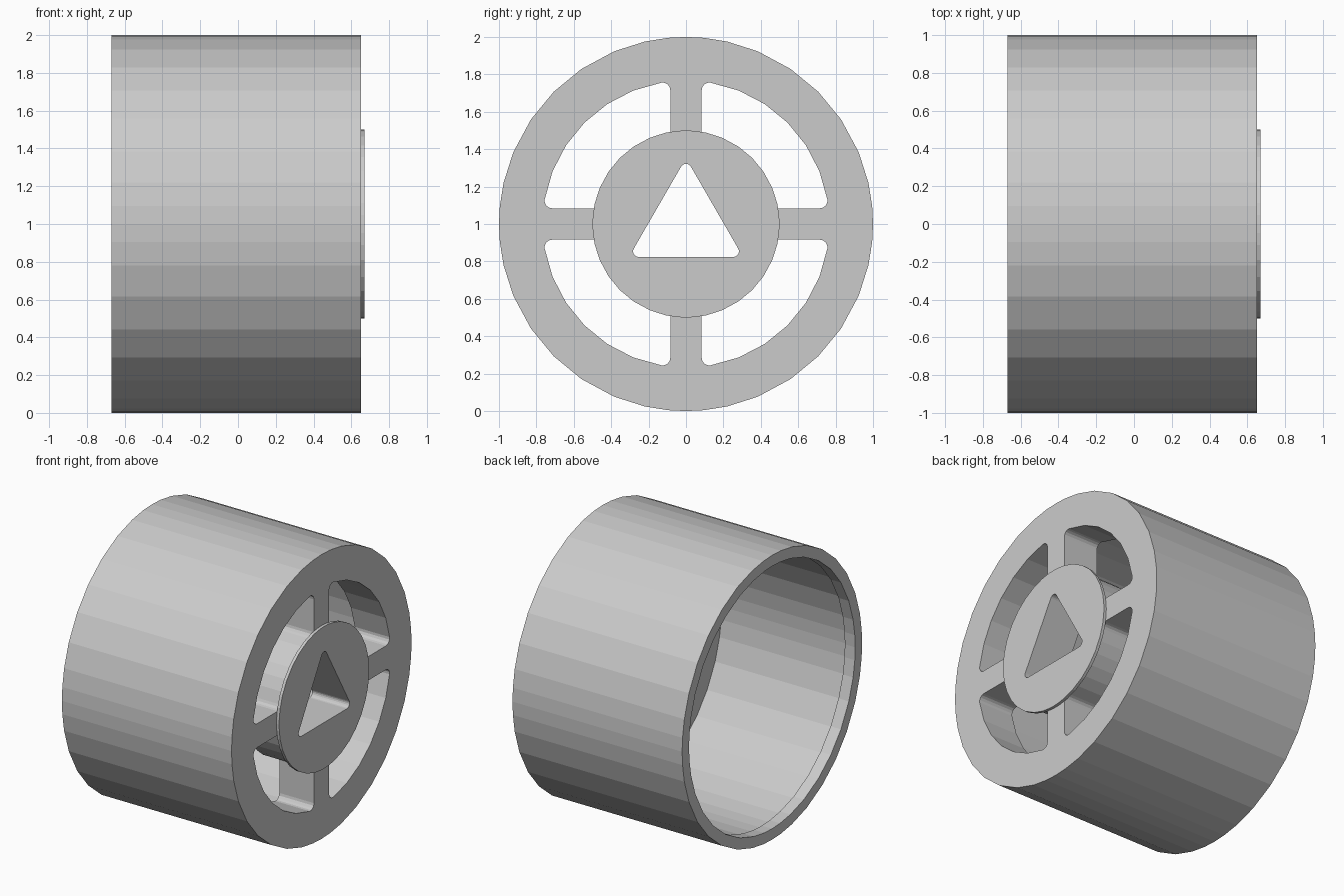
import bpy, bmesh
from math import sin, cos, radians, degrees, asin, sqrt

if "Cube" in bpy.data.objects:
    bpy.data.objects.remove(bpy.data.objects["Cube"])

CZ = 1.0                       # height of the axis
grey = bpy.data.materials.new("light_grey")
grey.diffuse_color = (0.6, 0.6, 0.6, 1)
grey.use_nodes = True
grey.node_tree.nodes["Principled BSDF"].inputs["Base Color"].default_value = grey.diffuse_color

# facet angles of the round surfaces (finer near the quadrants)
QUARTER = [0, 5.5, 12.7, 22.5, 34, 45, 56, 67.5, 77.3, 84.5]
ANGLES = [radians(q * 90 + a) for q in range(4) for a in QUARTER]


def finish(name, bm):
    bmesh.ops.recalc_face_normals(bm, faces=bm.faces)
    me = bpy.data.meshes.new(name)
    bm.to_mesh(me)
    bm.free()
    me.materials.append(grey)
    ob = bpy.data.objects.new(name, me)
    bpy.context.collection.objects.link(ob)
    return ob


def lathe(name, profile):
    """Solid of revolution about x from (x, radius) rings, capped at both ends."""
    bm = bmesh.new()
    rings = [[bm.verts.new((x, r * cos(a), CZ + r * sin(a))) for a in ANGLES]
             for x, r in profile]
    n = len(ANGLES)
    for p, q in zip(rings, rings[1:]):
        for i in range(n):
            j = (i + 1) % n
            bm.faces.new((p[i], p[j], q[j], q[i]))
    bm.faces.new(rings[0])
    bm.faces.new(rings[-1])
    return finish(name, bm)


def prisms(name, outlines, x0, x1):
    """Extrude (y, z) outlines along x."""
    bm = bmesh.new()
    for pts in outlines:
        a = [bm.verts.new((x0, y, CZ + z)) for y, z in pts]
        b = [bm.verts.new((x1, y, CZ + z)) for y, z in pts]
        bm.faces.new(a)
        bm.faces.new(b)
        for i in range(len(pts)):
            j = (i + 1) % len(pts)
            bm.faces.new((a[i], a[j], b[j], b[i]))
    return finish(name, bm)


def arc(cy, cz, r, a0, a1, n):
    return [(cy + r * cos(radians(a0 + (a1 - a0) * i / n)),
             cz + r * sin(radians(a0 + (a1 - a0) * i / n))) for i in range(n + 1)]


def cut(ob, cutter):
    m = ob.modifiers.new("cut", 'BOOLEAN')
    m.operation = 'DIFFERENCE'
    m.solver = 'EXACT'
    m.object = cutter
    bpy.context.view_layer.objects.active = ob
    bpy.ops.object.modifier_apply(modifier=m.name)


# window between two spokes: ring sector with four rounded corners
R_OUT, R_IN, HALF, FIL = 0.767, 0.462, 0.084, 0.04
off = HALF + FIL
c = sqrt((R_OUT - FIL) ** 2 - off ** 2)
t = degrees(asin(off / (R_OUT - FIL)))
e = sqrt((R_IN + FIL) ** 2 - off ** 2)
s = degrees(asin(off / (R_IN + FIL)))
window = (arc(c, off, FIL, -90, t, 4) + arc(0, 0, R_OUT, t, 90 - t, 6)[1:-1]
          + arc(off, c, FIL, 90 - t, 180, 4)
          + arc(off, e, FIL, 180, 270 - s, 3)
          + arc(0, 0, R_IN, 90 - s, s, 6)[1:-1]
          + arc(e, off, FIL, 180 + s, 270, 3))
windows = [[(y * cos(radians(k)) - z * sin(radians(k)),
             y * sin(radians(k)) + z * cos(radians(k))) for y, z in window]
           for k in (0, 90, 180, 270)]

# rounded triangle opening in the hub
TR, RD = 0.352, 0.03
triangle = []
for a in (90, 210, 330):
    d = TR - 2 * RD
    triangle += arc(d * cos(radians(a)), d * sin(radians(a)), RD, a - 60, a + 60, 6)

window_cutter = prisms("window_cutter", windows, 0.2, 0.8)
triangle_cutter = prisms("triangle_cutter", [triangle], 0.2, 0.8)

# cup-shaped drum: thick spoked front, open back with a small inner lip
drum = lathe("drum", [(0.65, 1), (-0.67, 1), (-0.67, 0.923), (-0.59, 0.923),
                      (-0.59, 0.938), (0.38, 0.938)])
cut(drum, window_cutter)
cut(drum, triangle_cutter)

# thin raised disc overhanging the hub
disc = lathe("hub_disc", [(0.649, 0.5), (0.67, 0.5)])
cut(disc, triangle_cutter)

for ob in (window_cutter, triangle_cutter):
    bpy.data.objects.remove(ob, do_unlink=True)
